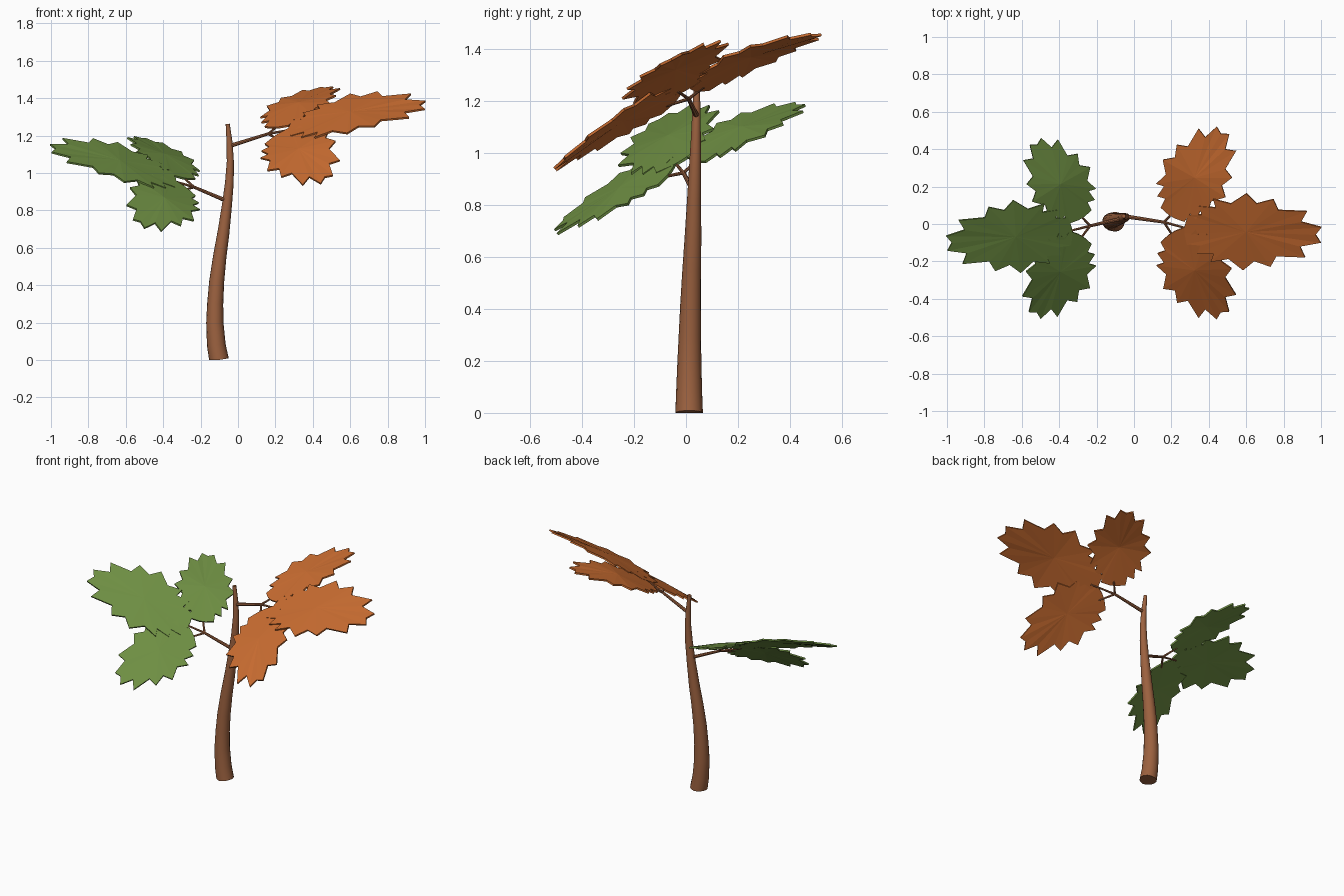
import bpy
from mathutils import Vector

cube = bpy.data.objects.get("Cube")
if cube:
    bpy.data.objects.remove(cube, do_unlink=True)


def material(name, rgb):
    mat = bpy.data.materials.new(name)
    mat.use_nodes = True
    colour = (*rgb, 1.0)
    mat.diffuse_color = colour
    mat.node_tree.nodes["Principled BSDF"].inputs["Base Color"].default_value = colour
    return mat


BARK = material("brown bark", (0.33, 0.12, 0.05))
ORANGE = material("orange leaf", (0.58, 0.15, 0.03))
GREEN = material("green leaf", (0.155, 0.27, 0.055))


def add_object(name, mesh, mat):
    mesh.materials.clear()
    mesh.materials.append(mat)
    obj = bpy.data.objects.new(name, mesh)
    bpy.context.collection.objects.link(obj)
    return obj


def tube(name, points, resolution):
    """Tapered round tube through (x, y, z, radius) points."""
    curve = bpy.data.curves.new(name, "CURVE")
    curve.dimensions = "3D"
    curve.bevel_depth = 1.0
    curve.bevel_resolution = resolution
    curve.use_fill_caps = True
    spline = curve.splines.new("POLY")
    spline.points.add(len(points) - 1)
    for p, (x, y, z, r) in zip(spline.points, points):
        p.co = (x, y, z, 1)
        p.radius = r
    helper = bpy.data.objects.new(name + " path", curve)
    bpy.context.collection.objects.link(helper)
    graph = bpy.context.evaluated_depsgraph_get()
    mesh = bpy.data.meshes.new_from_object(helper.evaluated_get(graph))
    bpy.data.objects.remove(helper, do_unlink=True)
    for v in mesh.vertices:
        v.co.z = max(v.co.z, 0)
    obj = add_object(name, mesh, BARK)
    bpy.ops.object.select_all(action="DESELECT")
    obj.select_set(True)
    bpy.context.view_layer.objects.active = obj
    bpy.ops.object.shade_smooth_by_angle()


# Half outline of a serrated leaf: (along length, share of half width)
HALF = [(0, .1), (.02, .38), (.12, .4), (.1, .62), (.22, .6), (.2, .82), (.33, .72),
        (.44, 1), (.52, .75), (.64, .88), (.68, .6), (.89, .6), (.85, .32), (1, .2)]
OUTLINE = HALF + [(.96, 0)] + [(u, -v) for u, v in reversed(HALF)]


def leaf(name, base, tip, half_width, height, droop, mat):
    """Fan of flat facets around a raised centre, drooping towards the tip."""
    base, tip = Vector(base), Vector(tip)
    axis = tip - base
    side = Vector((-axis.y, axis.x)).normalized() * half_width

    def place(u, v, lift=0):
        p = base + axis * u + side * v
        return (p.x, p.y, height(p.x, p.y) - droop * u * u + lift)

    verts = [place(u, v) for u, v in OUTLINE] + [place(.45, 0, .008)]
    n = len(OUTLINE)
    faces = [(i, (i + 1) % n, n) for i in range(n)]
    # make the fan face upwards
    a, b = verts[0], verts[1]
    c = verts[n]
    if (b[0] - a[0]) * (c[1] - a[1]) - (b[1] - a[1]) * (c[0] - a[0]) < 0:
        faces = [f[::-1] for f in faces]
    mesh = bpy.data.meshes.new(name)
    mesh.from_pydata(verts, [], faces)
    obj = add_object(name, mesh, mat)
    solid = obj.modifiers.new("thickness", "SOLIDIFY")
    solid.thickness = 0.01


def cluster(name, start, fork, x0, z0, slope, droop, leaves, mat):
    """Branch with a fork carrying three leaves on one tilted plane."""
    def height(x, y):
        return z0 + slope * (abs(x) - x0) + 0.5 * y

    fork_point = (*fork, height(*fork) - .008)
    tube(name + " branch", [(*start, .011), (*fork_point, .008)], 2)
    for part, base, tip, width in leaves:
        leaf(f"{name} {part} leaf", base, tip, width, height, droop, mat)
        end = Vector(base).lerp(Vector(tip), .06)
        tube(f"{name} {part} stalk",
             [(*fork_point, .007), (*end, height(*end) - .012, .005)], 2)


# Curved, tapering trunk
tube("trunk", [(-.102, .012, 0, .053), (-.116, .012, .08, .050), (-.124, .013, .2, .046),
               (-.122, .015, .3, .043), (-.114, .018, .42, .040), (-.098, .022, .55, .036),
               (-.078, .027, .68, .032), (-.060, .031, .82, .027), (-.046, .035, .95, .023),
               (-.041, .038, 1.06, .019), (-.045, .040, 1.16, .016), (-.055, .042, 1.262, .011)], 6)

# Upper cluster on the model's left
cluster("upper", (-.042, .04, 1.145), (.16, .01), .27, 1.25, .35, .11, [
    ("outer", (.27, -.03), (1.0, -.06), .205),
    ("back", (.2, .04), (.475, .5), .195),
    ("front", (.2, -.05), (.475, -.49), .195)], ORANGE)

# Lower cluster on the model's right
cluster("lower", (-.06, .03, .85), (-.235, -.01), .33, .98, .45, .095, [
    ("outer", (-.33, -.04), (-1.0, -.105), .195),
    ("back", (-.28, .03), (-.525, .44), .18),
    ("front", (-.28, -.065), (-.53, -.49), .18)], GREEN)
